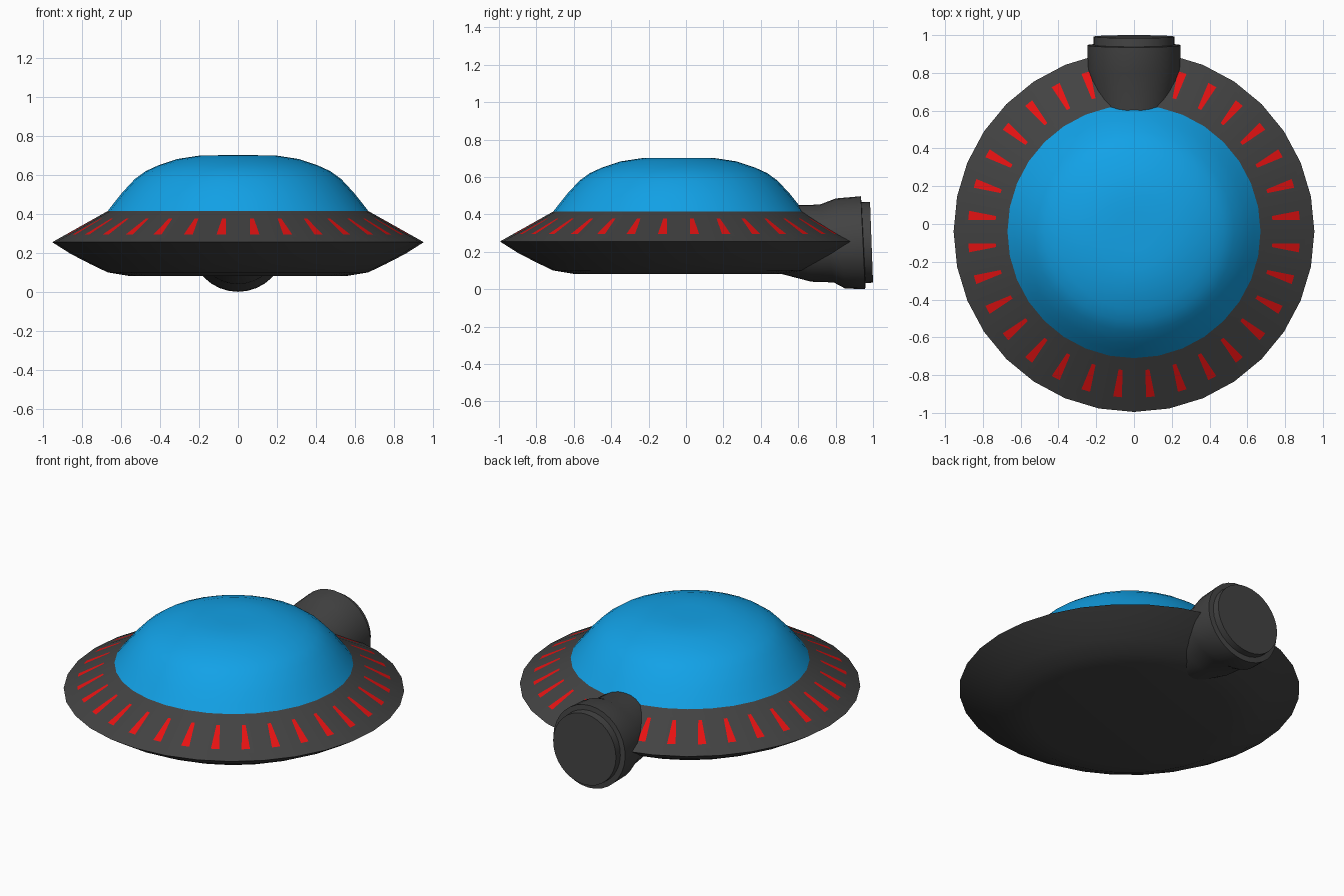
import bpy, bmesh, math
from mathutils import Vector

if "Cube" in bpy.data.objects:
    bpy.data.objects.remove(bpy.data.objects["Cube"])

SEG = 32
CY = -0.04  # saucer centre in y


def material(name, rgb):
    m = bpy.data.materials.new(name)
    m.diffuse_color = (*rgb, 1)
    m.use_nodes = True
    m.node_tree.nodes["Principled BSDF"].inputs["Base Color"].default_value = m.diffuse_color
    return m


GREY = material("dark grey", (0.055, 0.055, 0.055))
BLUE = material("canopy blue", (0.006, 0.36, 0.80))
RED = material("light red", (0.80, 0.006, 0.006))


def finish(bm, name, mats, angle=25):
    bmesh.ops.remove_doubles(bm, verts=bm.verts, dist=1e-5)
    bmesh.ops.recalc_face_normals(bm, faces=bm.faces)
    me = bpy.data.meshes.new(name)
    bm.to_mesh(me)
    bm.free()
    for m in mats:
        me.materials.append(m)
    ob = bpy.data.objects.new(name, me)
    bpy.context.collection.objects.link(ob)
    bpy.ops.object.select_all(action='DESELECT')
    ob.select_set(True)
    bpy.context.view_layer.objects.active = ob
    bpy.ops.object.shade_smooth_by_angle(angle=math.radians(angle))
    return ob


def ring(bm, r, z):
    return [bm.verts.new((r * math.sin(2 * math.pi * i / SEG),
                          CY + r * math.cos(2 * math.pi * i / SEG), z)) for i in range(SEG)]


def bridge(bm, a, b):
    n = len(a)
    for i in range(n):
        j = (i + 1) % n
        bm.faces.new((a[i], a[j], b[j], b[i]))


def lathe(bm, profile):
    rings = [ring(bm, r, z) for r, z in profile]
    for a, b in zip(rings, rings[1:]):
        bridge(bm, a, b)
    return rings


# Saucer hull: curved underside plus sloped deck with a wedge light in each panel
bm = bmesh.new()
rings = lathe(bm, [(0.55, 0.08), (0.67, 0.10), (0.76, 0.143), (0.86, 0.195), (0.955, 0.255)])
bm.faces.new(rings[0])
rim, top = rings[-1], ring(bm, 0.67, 0.415)
for i in range(SEG):
    j = (i + 1) % SEG
    quad = [rim[i], rim[j], top[j], top[i]]
    low = (rim[i].co + rim[j].co) / 2
    high = (top[i].co + top[j].co) / 2
    side = (rim[j].co - rim[i].co).normalized()
    mark = [bm.verts.new(low.lerp(high, t) + side * w)
            for t, w in ((0.25, -0.024), (0.25, 0.024), (0.76, 0.010), (0.76, -0.010))]
    bridge(bm, quad, mark)
    bm.faces.new(mark).material_index = 1
finish(bm, "saucer_hull", [GREY, RED])

# Canopy dome
bm = bmesh.new()
rings = lathe(bm, [(0.67, 0.415), (0.635, 0.46), (0.595, 0.51), (0.53, 0.58), (0.475, 0.62),
                   (0.41, 0.65), (0.31, 0.683), (0.20, 0.70), (0.10, 0.702)])
bm.faces.new(rings[-1])
finish(bm, "canopy_dome", [BLUE], 40)

# Rear engine: slightly tilted rings (y at top, z top, y at bottom, z bottom, half width)
stations = [(0.40, 0.39, 0.40, 0.11, 0.14), (0.60, 0.45, 0.67, 0.04, 0.21),
            (0.715, 0.452, 0.79, 0.036, 0.232), (0.80, 0.485, 0.85, 0.004, 0.246),
            (0.935, 0.497, 0.958, 0.0, 0.246), (0.938, 0.467, 0.960, 0.033, 0.215),
            (0.984, 0.465, 1.0, 0.035, 0.215)]
bm = bmesh.new()
loops = []
for yt, zt, yb, zb, w in stations:
    c, up = Vector((0, (yt + yb) / 2, (zt + zb) / 2)), Vector((0, (yt - yb) / 2, (zt - zb) / 2))
    loops.append([bm.verts.new(c + up * math.cos(2 * math.pi * i / SEG)
                               + Vector((w * math.sin(2 * math.pi * i / SEG), 0, 0)))
                  for i in range(SEG)])
for a, b in zip(loops, loops[1:]):
    bridge(bm, a, b)
bm.faces.new(loops[0])
bm.faces.new(loops[-1])
finish(bm, "rear_engine", [GREY], 35)
